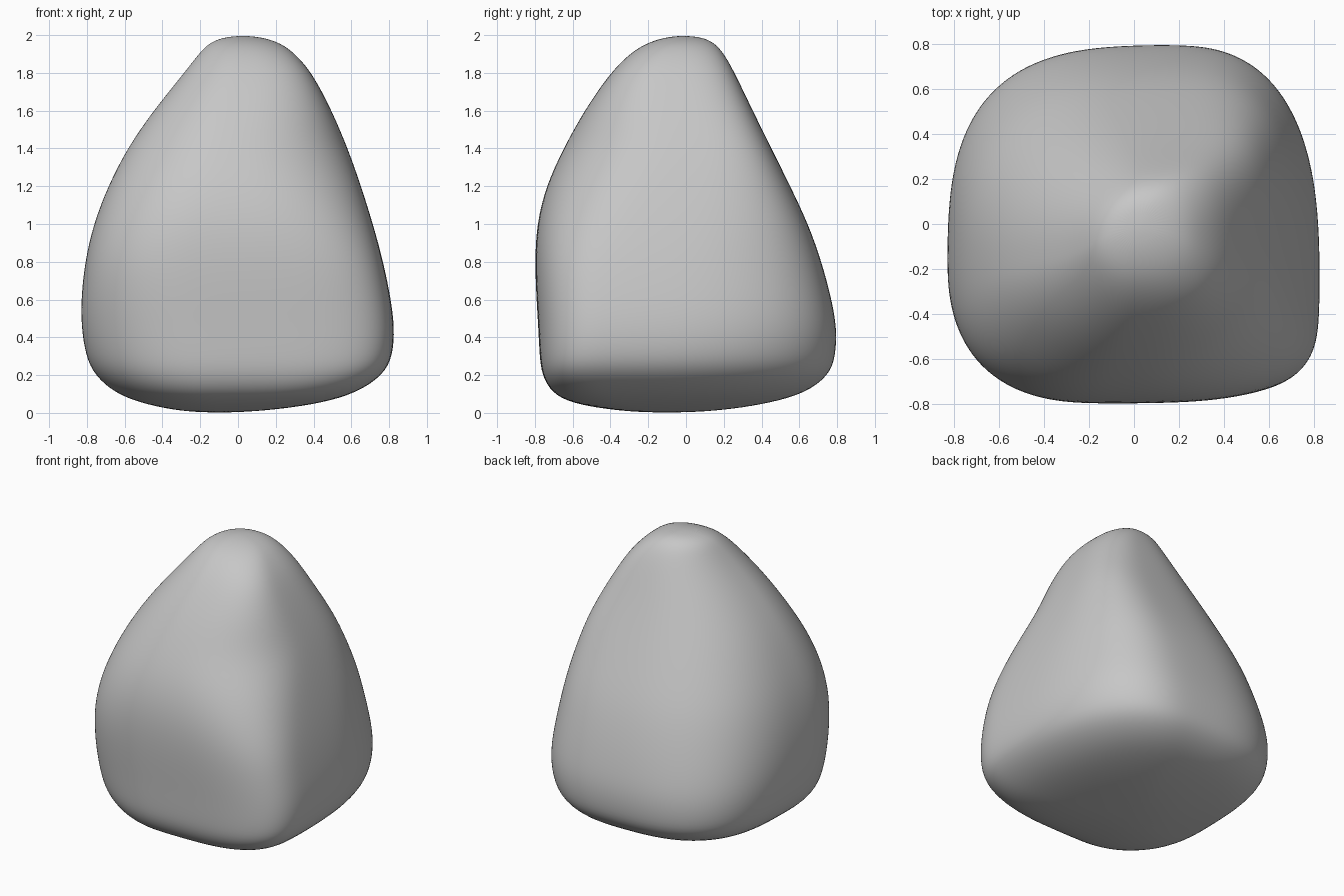
import bpy
import bmesh
from math import cos, sin, pi

cube = bpy.data.objects.get("Cube")
if cube:
    bpy.data.objects.remove(cube, do_unlink=True)

# Plain stone colour
stone = bpy.data.materials.new("stone_grey")
stone.use_nodes = True
grey = (0.57, 0.57, 0.57, 1)
stone.diffuse_color = grey
stone.node_tree.nodes["Principled BSDF"].inputs["Base Color"].default_value = grey

# Height, then the reach of the stone to -x, +x, -y, +y at that height
LEVELS = [
    (.005, -.25, .05, -.28, .08),
    (.02, -.37, .23, -.43, .25),
    (.05, -.51, .44, -.61, .44),
    (.1, -.655, .63, -.715, .64),
    (.2, -.768, .78, -.768, .77),
    (.3, -.81, .825, -.777, .797),
    (.45, -.833, .833, -.783, .804),
    (.6, -.835, .813, -.793, .775),
    (.8, -.815, .772, -.803, .722),
    (1, -.77, .717, -.795, .652),
    (1.2, -.692, .654, -.747, .554),
    (1.4, -.592, .584, -.652, .454),
    (1.6, -.452, .499, -.542, .354),
    (1.8, -.285, .397, -.405, .26),
    (1.9, -.21, .308, -.305, .205),
    (1.96, -.158, .23, -.213, .155),
    (1.99, -.08, .13, -.11, .09),
]

# Height, squareness of the corners (back left, back right, front right,
# front left), then where along the depth the left flank reaches furthest
CORNERS = [
    (.2, 2.4, 3.2, 2.3, 4.4, -.33),
    (.8, 2.9, 2.6, 2.6, 3.6, -.28),
    (1.4, 3.8, 2.3, 2, 2.3, .08),
    (1.85, 3, 2.2, 2, 2.8, -.1),
]
STEPS = 12  # points per quarter of a ring


def corner_shape(z):
    """Blend the corner table at height z."""
    z = max(CORNERS[0][0], min(CORNERS[-1][0], z))
    for low, high in zip(CORNERS, CORNERS[1:]):
        if z <= high[0]:
            t = (z - low[0]) / (high[0] - low[0])
            return [a + (b - a) * t for a, b in zip(low[1:], high[1:])]


def ring(z, left, right, front, back):
    """Rounded four-sided section, each corner with its own squareness."""
    mx, my = (left + right) / 2, (front + back) / 2
    hx, hy = (right - left) / 2, (back - front) / 2
    *powers, twist = corner_shape(z)
    back_x, front_x = mx + hx * .2, mx - hx * .15
    right_y, left_y = my + hy * twist, my - hy * .2
    centres = [
        (back_x, right_y, right, back),
        (back_x, left_y, left, back),
        (front_x, left_y, left, front),
        (front_x, right_y, right, front),
    ]
    # sections turn rounder towards the underside and the crown
    square = min(1, z / .12, (2 - z) / .15)
    points = []
    for quarter, (cx, cy, ex, ey) in enumerate(centres):
        p = 2 / (2 + (powers[quarter] - 2) * square)
        for i in range(STEPS):
            a = (quarter + i / STEPS) * pi / 2
            points.append((cx + (ex - cx) * abs(cos(a)) ** p,
                           cy + (ey - cy) * abs(sin(a)) ** p, z))
    return points


# Stack the sections into one closed skin
bm = bmesh.new()
rings = [[bm.verts.new(p) for p in ring(*level)] for level in LEVELS]
count = len(rings[0])
for low, high in zip(rings, rings[1:]):
    for i in range(count):
        j = (i + 1) % count
        bm.faces.new((low[i], low[j], high[j], high[i]))


def cap(loop, point):
    tip = bm.verts.new(point)
    for i in range(count):
        bm.faces.new((loop[i], loop[(i + 1) % count], tip))


cap(rings[0], (-.1, -.1, 0))
cap(rings[-1], (.025, -.015, 2))
bmesh.ops.recalc_face_normals(bm, faces=bm.faces)

mesh = bpy.data.meshes.new("boulder")
bm.to_mesh(mesh)
bm.free()
mesh.materials.append(stone)
mesh.shade_smooth()
boulder = bpy.data.objects.new("boulder", mesh)
bpy.context.collection.objects.link(boulder)

# Weathered, soft surface
soften = boulder.modifiers.new("soften", "SMOOTH")
soften.factor = .3
soften.iterations = 2
rounding = boulder.modifiers.new("rounding", "SUBSURF")
rounding.levels = rounding.render_levels = 2
